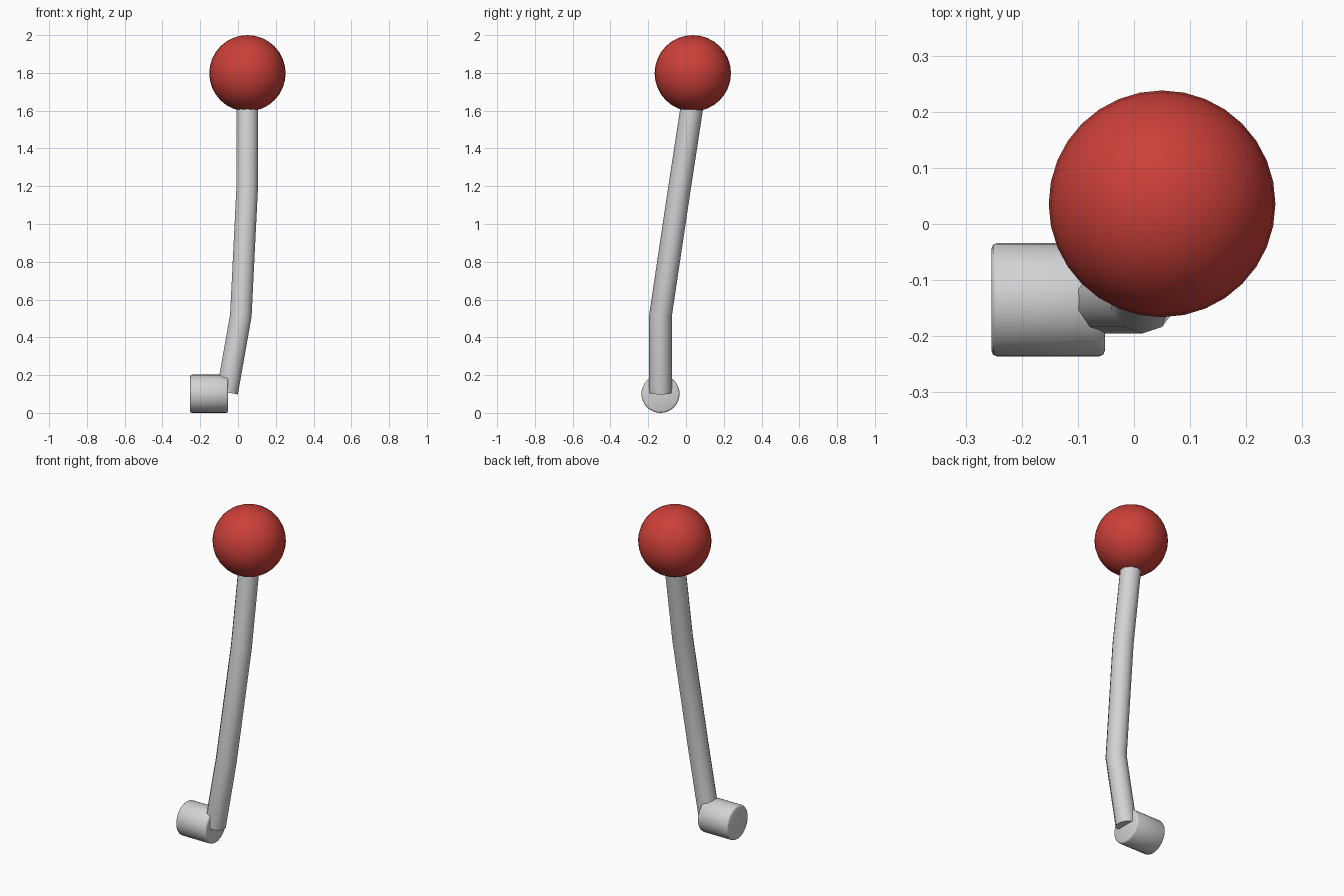
import bpy, bmesh, math
from mathutils import Vector, Matrix

cube = bpy.data.objects.get("Cube")
if cube:
    bpy.data.objects.remove(cube, do_unlink=True)


def material(name, rgb):
    m = bpy.data.materials.new(name)
    m.use_nodes = True
    m.diffuse_color = (*rgb, 1)
    m.node_tree.nodes["Principled BSDF"].inputs["Base Color"].default_value = (*rgb, 1)
    return m


def finish(name, bm, mat, angle=50):
    bmesh.ops.recalc_face_normals(bm, faces=bm.faces)
    mesh = bpy.data.meshes.new(name)
    bm.to_mesh(mesh)
    bm.free()
    mesh.materials.append(mat)
    obj = bpy.data.objects.new(name, mesh)
    bpy.context.collection.objects.link(obj)
    bpy.ops.object.select_all(action='DESELECT')
    obj.select_set(True)
    bpy.context.view_layer.objects.active = obj
    bpy.ops.object.shade_smooth_by_angle(angle=math.radians(angle))
    return obj


red = material("knob red", (0.6, 0.05, 0.04))
steel = material("light steel", (0.65, 0.65, 0.67))

# Round knob at the top
bm = bmesh.new()
bmesh.ops.create_uvsphere(bm, u_segments=32, v_segments=16, radius=0.202,
                          matrix=Matrix.Translation((0.05, 0.036, 1.798)))
finish("knob", bm, red)

# Pivot barrel lying along x, with softened rims
bm = bmesh.new()
bmesh.ops.create_cone(bm, cap_ends=True, segments=32, radius1=0.101, radius2=0.101, depth=0.202,
                      matrix=Matrix.Translation((-0.153, -0.135, 0.101)) @ Matrix.Rotation(math.pi / 2, 4, 'Y'))
rims = [e for e in bm.edges if any(len(f.verts) > 4 for f in e.link_faces)]
bmesh.ops.bevel(bm, geom=rims, offset=0.01, segments=2, profile=0.5, affect='EDGES')
finish("pivot_barrel", bm, steel)

# Bent rod: a ten-sided ring at every bend, joined and capped
path = [Vector(p) for p in ((-0.057, -0.135, 0.108), (0.015, -0.135, 0.515),
                            (0.048, -0.036, 1.18), (0.05, 0.036, 1.65))]
SIDES, RADIUS = 10, 0.06
bm = bmesh.new()
rings = []
for i, p in enumerate(path):
    before = (p - path[i - 1]).normalized() if i else Vector()
    after = (path[i + 1] - p).normalized() if i + 1 < len(path) else Vector()
    along = (before + after).normalized()
    side = Vector((0, 1, 0)).cross(along).normalized()
    front = along.cross(side)
    rings.append([bm.verts.new(p + RADIUS * (front * math.cos(a) + side * math.sin(a)))
                  for a in (2 * math.pi * k / SIDES for k in range(SIDES))])
for low, high in zip(rings, rings[1:]):
    for k in range(SIDES):
        n = (k + 1) % SIDES
        bm.faces.new((low[k], low[n], high[n], high[k]))
bm.faces.new(rings[0])
bm.faces.new(rings[-1])
finish("lever_rod", bm, steel)
